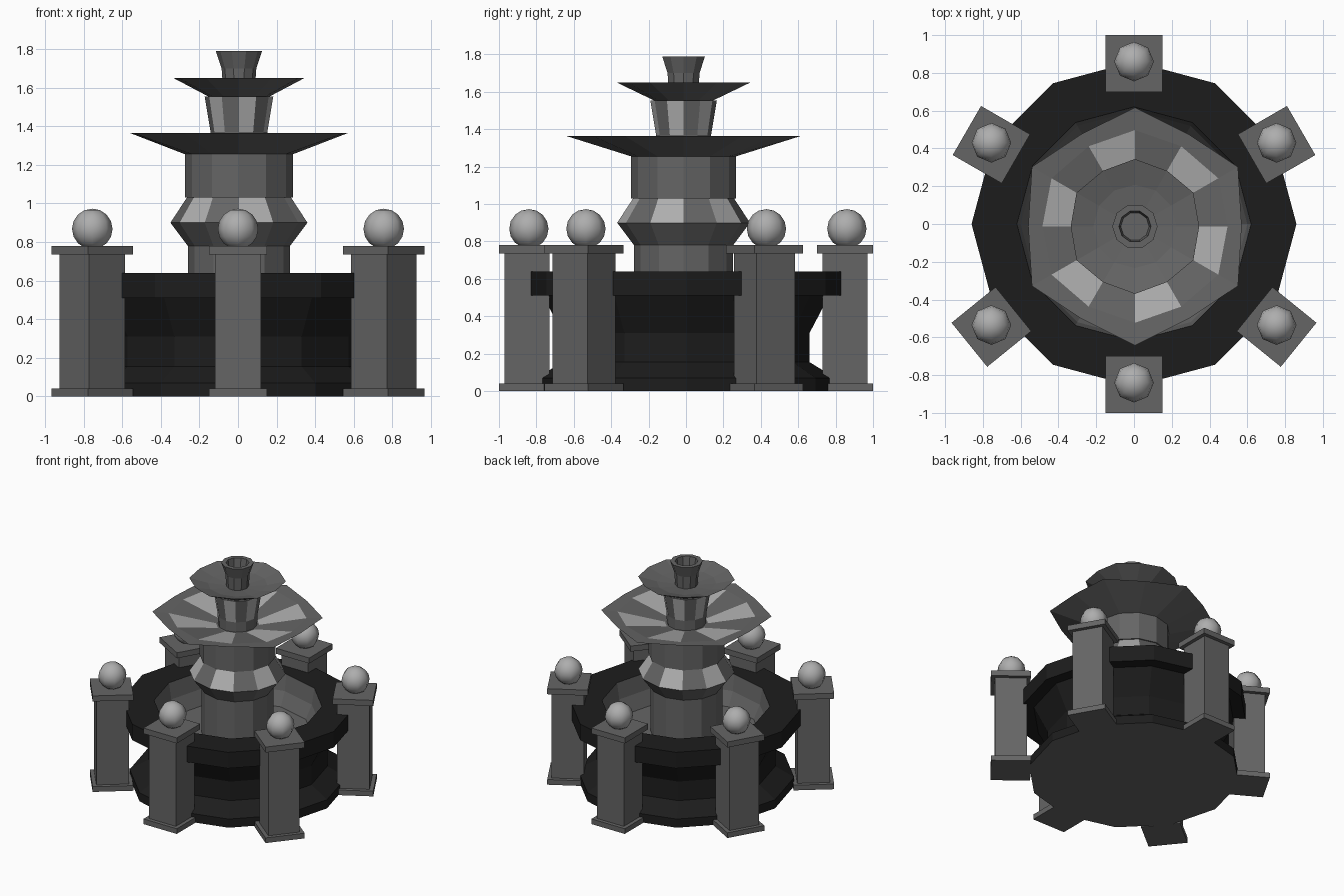
import bpy, bmesh
from math import sin, cos, pi, radians
from mathutils import Matrix

if "Cube" in bpy.data.objects:
    bpy.data.objects.remove(bpy.data.objects["Cube"])


def material(name, v):
    m = bpy.data.materials.new(name)
    m.diffuse_color = (v, v, v, 1)
    m.use_nodes = True
    m.node_tree.nodes["Principled BSDF"].inputs["Base Color"].default_value = m.diffuse_color
    return m


DARK = material("dark_stone", 0.012)
STONE = material("grey_stone", 0.13)
PALE = material("pale_stone", 0.42)


def finish(bm, name, mats):
    bmesh.ops.recalc_face_normals(bm, faces=bm.faces)
    me = bpy.data.meshes.new(name)
    bm.to_mesh(me)
    bm.free()
    for m in mats:
        me.materials.append(m)
    ob = bpy.data.objects.new(name, me)
    bpy.context.collection.objects.link(ob)
    return ob


def lathe(name, profile, mats, centre=(0, 0), n=12, pale_bands=(), grey_from=None):
    """Spin (r, z) or (r, z, odd_r) points; odd_r gives a slightly lobed ring."""
    bm = bmesh.new()
    rings = []
    for p in profile:
        odd = p[2] if len(p) > 2 else p[0]
        ring = []
        for i in range(n):
            a = 2 * pi * i / n
            r = p[0] if i % 2 else odd
            if n == 12 and i % 2 == 0:
                r = odd
            ring.append(bm.verts.new((centre[0] + r * cos(a), centre[1] + r * sin(a), p[1])))
        rings.append(ring)
    for k, (a, b) in enumerate(zip(rings, rings[1:])):
        for i in range(n):
            j = (i + 1) % n
            f = bm.faces.new((a[i], a[j], b[j], b[i]))
            if k in pale_bands and i % 2:
                f.material_index = 1
            if grey_from is not None and k >= grey_from:
                f.material_index = 1
    for ring, k in ((rings[0], -1), (rings[-1], len(rings))):
        f = bm.faces.new(ring)
        if grey_from is not None:
            f.material_index = 1
    return finish(bm, name, mats)


# Basin: moulded outside, heavy rim, hollow inside
lathe("basin", [(0.80, 0), (0.80, 0.07), (0.66, 0.155), (0.66, 0.31), (0.765, 0.51),
                (0.86, 0.51), (0.86, 0.64), (0.62, 0.64), (0.60, 0.51), (0.55, 0.40)],
      [DARK, STONE], grey_from=7)

C = (0.005, -0.013)
# Central column with bulge
lathe("column", [(0.265, 0.38), (0.265, 0.78), (0.355, 0.90), (0.27, 1.03),
                 (0.28, 1.03), (0.28, 1.26)], [STONE, PALE], C, pale_bands=(2,))

# Lower bowl; vertices on the y axis reach further than those on the x axis
# (odd-numbered ring points fall at 30, 90, 150 ... degrees)
lathe("lower_bowl", [(0.28, 1.255), (0.63, 1.365, 0.565), (0.51, 1.358, 0.49),
                     (0.16, 1.29)], [STONE, PALE], C, pale_bands=(2,))

# Upper stem and upper bowl
lathe("upper_stem", [(0.145, 1.285), (0.147, 1.37), (0.178, 1.555)],
      [STONE, PALE], C, pale_bands=(1,))
lathe("upper_bowl", [(0.16, 1.555), (0.357, 1.65, 0.34), (0.22, 1.615), (0.08, 1.60)],
      [STONE], C)

# Spout with a recessed mouth
lathe("spout", [(0.082, 1.59), (0.09, 1.70), (0.12, 1.79), (0.085, 1.79), (0.075, 1.72)],
      [STONE], C, n=10)


def box(bm, half, z0, z1, m):
    bmesh.ops.create_cube(bm, size=1, matrix=m @ Matrix.Translation((0, 0, (z0 + z1) / 2))
                          @ Matrix.Diagonal((2 * half, 2 * half, z1 - z0, 1)))


# Pillars with base, shaft, cap and ball
PILLARS = [(0, 0.85, 0), (0, -0.85, 0), (0.755, 0.42, 30), (-0.755, 0.42, -30),
           (0.755, -0.545, -39), (-0.755, -0.545, 39)]
for k, (x, y, ang) in enumerate(PILLARS, 1):
    m = Matrix.Translation((x, y, 0)) @ Matrix.Rotation(radians(ang), 4, 'Z')
    bm = bmesh.new()
    box(bm, 0.15, 0, 0.042, m)
    box(bm, 0.12, 0.042, 0.735, m)
    box(bm, 0.15, 0.735, 0.78, m)
    finish(bm, f"pillar_{k}", [STONE])
    bm = bmesh.new()
    bmesh.ops.create_uvsphere(bm, u_segments=8, v_segments=8, radius=0.105,
                              matrix=Matrix.Translation((x, y + 0.01, 0.868)))
    for f in bm.faces:
        f.smooth = True
    finish(bm, f"pillar_ball_{k}", [PALE])
